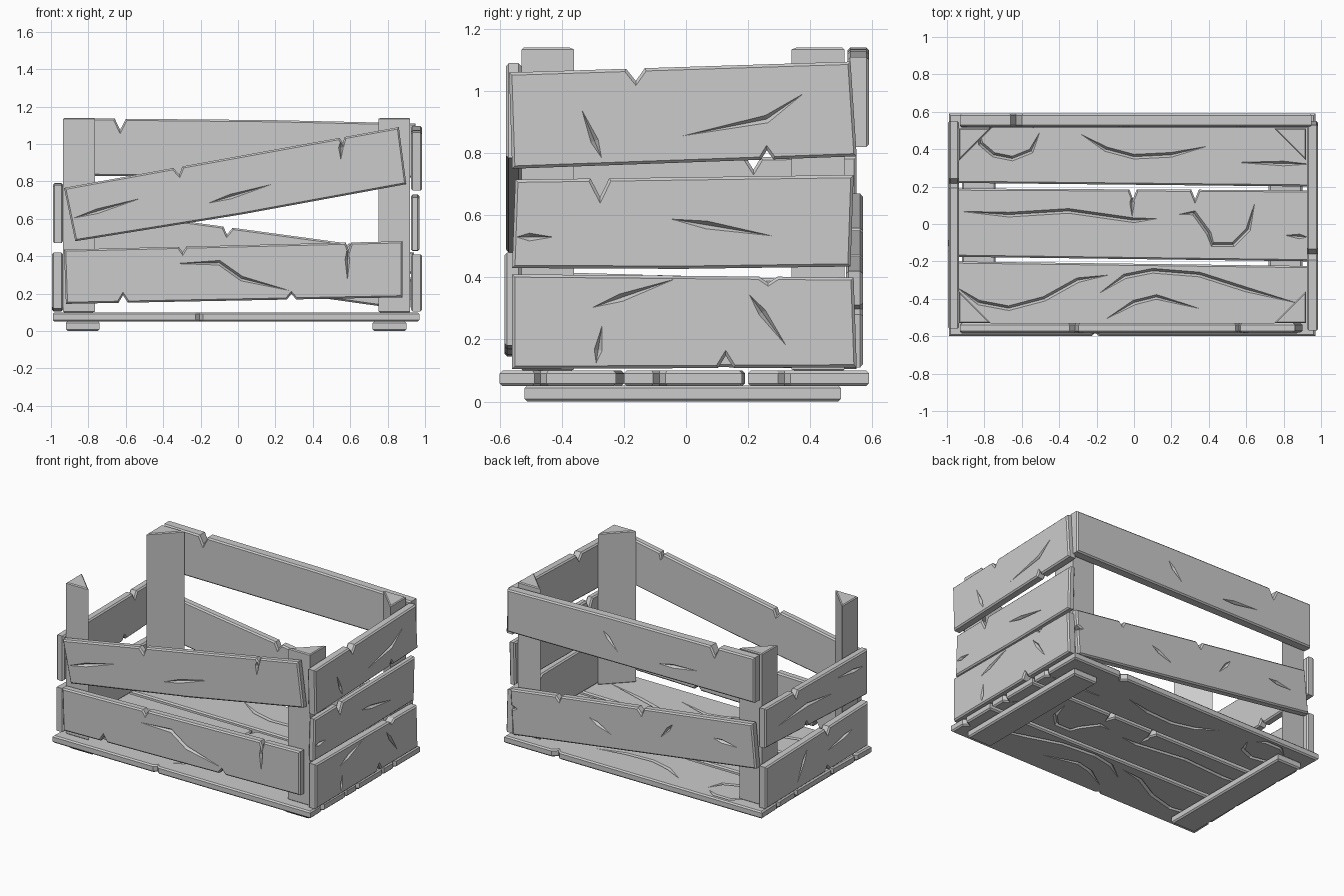
import bpy, bmesh
from mathutils import Vector

if "Cube" in bpy.data.objects:
    bpy.data.objects.remove(bpy.data.objects["Cube"], do_unlink=True)

GREY = (0.6, 0.6, 0.6, 1)
wood = bpy.data.materials.new("grey wood")
wood.use_nodes = True
wood.diffuse_color = GREY
wood.node_tree.nodes["Principled BSDF"].inputs["Base Color"].default_value = GREY

# Board planes: (along, across, thickness) to world coordinates
PLACE = {
    "side": lambda u, v, w: (w, u, v),
    "front": lambda u, v, w: (u, w, v),
    "floor": lambda u, v, w: (u, v, w),
}


def finish(name, bm):
    bmesh.ops.recalc_face_normals(bm, faces=bm.faces)
    mesh = bpy.data.meshes.new(name)
    bm.to_mesh(mesh)
    bm.free()
    mesh.materials.append(wood)
    ob = bpy.data.objects.new(name, mesh)
    bpy.context.collection.objects.link(ob)
    return ob


def prism(outline, low, high, place, bevel=0.009):
    """Extruded outline with both rims chamfered."""
    bm = bmesh.new()
    a, b = [[bm.verts.new(place(u, v, w)) for u, v in outline] for w in (low, high)]
    rims = list(bm.faces.new(a).edges) + list(bm.faces.new(b).edges)
    for i in range(len(a)):
        j = (i + 1) % len(a)
        bm.faces.new((a[i], a[j], b[j], b[i]))
    bmesh.ops.recalc_face_normals(bm, faces=bm.faces)
    bmesh.ops.bevel(bm, geom=rims, offset=bevel, segments=1, affect="EDGES", clamp_overlap=True)
    return bm


def chipped(corners, notches):
    """Four-sided outline with notches (edge, position, half width, depth)."""
    pts = []
    for e in range(4):
        p, q = Vector(corners[e]), Vector(corners[(e + 1) % 4])
        d = (q - p).normalized()
        inward = Vector((-d.y, d.x))
        pts.append(p)
        for _, t, half, depth in sorted(n for n in notches if n[0] == e):
            c = p.lerp(q, t)
            tip = c + inward * depth
            pts += [c - d * half, tip, c + d * half] if half else [tip]
    return [tuple(p) for p in pts]


def crack_cutter(bm, path, surface, place, half, depth=0.02):
    """Diamond-section sliver that follows a path and tapers at its ends."""
    pts = [Vector(p) for p in path]
    if len(pts) == 2:
        pts.insert(1, pts[0].lerp(pts[1], 0.35))
    rings = []
    for i in range(1, len(pts) - 1):
        d = (pts[i + 1] - pts[i - 1]).normalized()
        n = Vector((-d.y, d.x)) * half
        p = pts[i]
        ring = [(*(p + n), surface), (*p, surface + depth), (*(p - n), surface), (*p, surface - depth)]
        rings.append([bm.verts.new(place(*c)) for c in ring])
    start, end = [bm.verts.new(place(*p, surface)) for p in (pts[0], pts[-1])]
    for k in range(4):
        m = (k + 1) % 4
        bm.faces.new((start, rings[0][k], rings[0][m]))
        bm.faces.new((end, rings[-1][m], rings[-1][k]))
        for r, s in zip(rings, rings[1:]):
            bm.faces.new((r[k], s[k], s[m], r[m]))


def board(name, plane, low, high, corners, notches=(), cracks=(), carve="high", half=0.014):
    place = PLACE[plane]
    ob = finish(name, prism(chipped(corners, notches), low, high, place))
    surfaces = {"high": [high + 0.002], "low": [low - 0.002], "both": [low - 0.002, high + 0.002]}
    for path in cracks:
        for surface in surfaces[carve]:
            bm = bmesh.new()
            crack_cutter(bm, path, surface, place, half)
            cutter = finish("crack_cutter", bm)
            mod = ob.modifiers.new("crack", "BOOLEAN")
            mod.operation, mod.solver, mod.object = "DIFFERENCE", "EXACT", cutter
            bpy.context.view_layer.objects.active = ob
            bpy.ops.object.modifier_apply(modifier=mod.name)
            bpy.data.objects.remove(cutter, do_unlink=True)
    return ob


# Edges in notches: 0 bottom, 1 right, 2 top (right to left), 3 left
# Floor boards
board("floor_front", "floor", 0.05, 0.1,
      [(-0.99, -0.6), (0.97, -0.6), (0.97, -0.225), (-0.98, -0.2)],
      [(0, 0.4, 0.02, 0.02), (1, 0.35, 0.02, 0.03), (3, 0.6, 0.02, 0.02)],
      [[(-0.96, -0.33), (-0.83, -0.42), (-0.67, -0.45), (-0.48, -0.4), (-0.3, -0.3), (-0.12, -0.27)],
       [(-0.2, -0.38), (-0.05, -0.28), (0.1, -0.25), (0.35, -0.27), (0.6, -0.35), (0.9, -0.43)],
       [(-0.17, -0.52), (0, -0.42), (0.12, -0.39), (0.38, -0.46)]], "both")
board("floor_middle", "floor", 0.05, 0.1,
      [(-0.98, -0.175), (0.97, -0.2), (0.97, 0.18), (-0.98, 0.19)],
      [(2, 0.33, 0.02, 0.05), (2, 0.5, 0.02, 0.05), (1, 0.3, 0.02, 0.03)],
      [[(-0.96, 0.07), (-0.67, 0.05), (-0.35, 0.07), (0, 0.02), (0.14, 0.03)],
       [(0.23, 0.05), (0.32, 0.06), (0.4, -0.05), (0.42, -0.11), (0.53, -0.11), (0.61, -0.03), (0.65, 0.13)],
       [(-0.01, 0.16), (-0.01, 0.03)], [(0.93, -0.07), (0.8, -0.06)]], "both")
board("floor_back", "floor", 0.05, 0.1,
      [(-0.98, 0.22), (0.97, 0.2), (0.97, 0.59), (-0.99, 0.59)],
      [(2, 0.2, 0.03, 0.03), (1, 0.3, 0.02, 0.02), (3, 0.5, 0.02, 0.02)],
      [[(-0.83, 0.52), (-0.82, 0.43), (-0.75, 0.37), (-0.65, 0.35), (-0.55, 0.39), (-0.5, 0.5)],
       [(-0.8, 0.49), (-0.72, 0.55), (-0.6, 0.55), (-0.53, 0.51)],
       [(-0.3, 0.49), (-0.15, 0.4), (0, 0.36), (0.2, 0.37), (0.41, 0.42)],
       [(0.95, 0.32), (0.52, 0.33)]], "both")

# Runners under the floor
for side, x in (("right", -0.92), ("left", 0.72)):
    board(side + "_runner", "floor", 0, 0.052,
          [(x, -0.52), (x + 0.18, -0.52), (x + 0.18, 0.5), (x, 0.5)])

# Three-sided corner posts
for depth, y, sy in (("front", -0.53, 1), ("back", 0.51, -1)):
    for side, x, sx in (("right", -0.935, 1), ("left", 0.92, -1)):
        outline = [(x, y), (x + sx * 0.17, y), (x, y + sy * 0.17)]
        finish(f"{depth}_{side}_post", prism(outline, 0.098, 1.14, PLACE["floor"], 0.006))

# Front boards, the upper one hanging askew
board("front_lower_board", "front", -0.585, -0.53,
      [(-0.92, 0.145), (0.88, 0.18), (0.88, 0.48), (-0.93, 0.435)],
      [(0, 0.17, 0.025, 0.04), (0, 0.67, 0.025, 0.03), (2, 0.16, 0.014, 0.04), (2, 0.65, 0.02, 0.03)],
      [[(-0.36, 0.36), (-0.1, 0.365), (0.02, 0.28), (0.3, 0.21)], [(0.585, 0.45), (0.585, 0.26)]], "low")
board("front_upper_board", "front", -0.58, -0.53,
      [(-0.87, 0.48), (0.9, 0.785), (0.86, 1.09), (-0.93, 0.765)],
      [(2, 0.17, 0.014, 0.03), (2, 0.66, 0.025, 0.04), (0, 0.5, 0, -0.01)],
      [[(-0.89, 0.6), (-0.5, 0.715)], [(-0.17, 0.68), (0.2, 0.79)], [(0.55, 1.02), (0.55, 0.91)]], "low")

# Back boards, the lower one slanting
board("back_upper_board", "front", 0.52, 0.59,
      [(-0.93, 0.83), (0.95, 0.82), (0.95, 1.11), (-0.93, 1.14)],
      [(2, 0.84, 0.03, 0.06), (2, 0.4, 0, -0.005)],
      [[(0.22, 1.03), (0.1, 0.9)], [(-0.2, 0.91), (-0.52, 0.94)]])
board("back_lower_board", "front", 0.515, 0.57,
      [(-0.93, 0.37), (0.92, 0.11), (0.94, 0.42), (-0.9, 0.67)],
      [(2, 0.54, 0.025, 0.04), (2, 0.2, 0.02, 0.03), (1, 0.6, 0.015, 0.03)],
      [[(0.34, 0.39), (0.16, 0.31)], [(-0.3, 0.51), (-0.2, 0.39)], [(-0.6, 0.5), (-0.8, 0.48)]])

# Boards on the +x side
board("left_lower_board", "side", 0.925, 0.985,
      [(-0.56, 0.105), (0.55, 0.11), (0.54, 0.4), (-0.56, 0.41)],
      [(0, 0.62, 0.025, 0.04), (2, 0.25, 0.03, 0.02)],
      [[(-0.31, 0.3), (-0.02, 0.4)], [(0.2, 0.35), (0.33, 0.17)], [(-0.29, 0.12), (-0.27, 0.25)]])
board("left_middle_board", "side", 0.925, 0.97,
      [(-0.56, 0.43), (0.53, 0.435), (0.54, 0.73), (-0.55, 0.715)],
      [(2, 0.75, 0.03, 0.06), (0, 0.5, 0, -0.005)],
      [[(-0.06, 0.59), (0.3, 0.53)], [(-0.55, 0.53), (-0.42, 0.53)]])
board("left_upper_board", "side", 0.925, 0.985,
      [(-0.56, 0.75), (0.55, 0.79), (0.53, 1.095), (-0.57, 1.06)],
      [(2, 0.63, 0.03, 0.04), (0, 0.74, 0.02, 0.03)],
      [[(-0.27, 0.78), (-0.34, 0.95)], [(-0.04, 0.85), (0.26, 0.91), (0.39, 1.0)]])

# Boards on the -x side
board("right_lower_board", "side", -0.995, -0.935,
      [(-0.56, 0.12), (0.55, 0.105), (0.55, 0.39), (-0.56, 0.42)],
      [(2, 0.6, 0.025, 0.04), (0, 0.4, 0.025, 0.03)],
      [[(0.1, 0.36), (0.22, 0.14)], [(-0.4, 0.3), (-0.1, 0.25)]], "low")
board("right_upper_board", "side", -0.99, -0.935,
      [(-0.56, 0.47), (0.55, 0.52), (0.55, 0.79), (-0.56, 0.78)],
      [(2, 0.3, 0.025, 0.04), (0, 0.6, 0.02, 0.03)],
      [[(0.45, 0.62), (0.1, 0.65), (-0.2, 0.62)], [(-0.52, 0.68), (-0.2, 0.71)]], "low")
